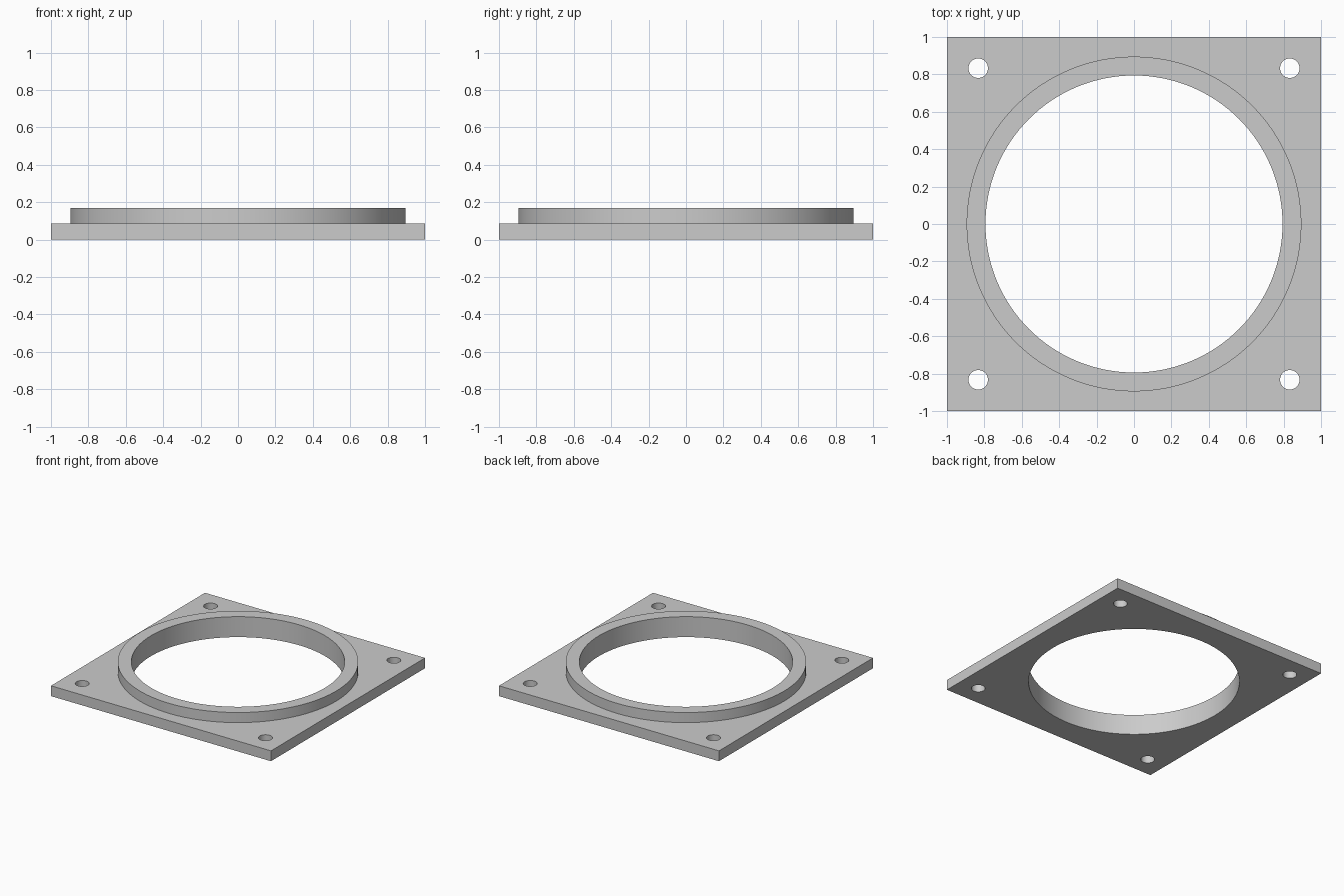
import bpy
import math

old = bpy.data.objects.get("Cube")
if old:
    bpy.data.objects.remove(old, do_unlink=True)

PLATE_TOP, COLLAR_TOP = 0.085, 0.168
COLLAR_RADIUS, BORE_RADIUS = 0.895, 0.794
HOLE_RADIUS, HOLE_OFFSET = 0.052, 0.833

# Single grey material
grey = bpy.data.materials.new("plain grey")
grey.use_nodes = True
colour = (0.6, 0.6, 0.6, 1)
grey.diffuse_color = colour
grey.node_tree.nodes["Principled BSDF"].inputs["Base Color"].default_value = colour


def cylinder(name, radius, bottom, top, x=0, y=0, sides=128):
    bpy.ops.mesh.primitive_cylinder_add(
        vertices=sides, radius=radius, depth=top - bottom,
        location=(x, y, (top + bottom) / 2))
    obj = bpy.context.object
    obj.name = name
    obj.data.materials.append(grey)
    return obj


def combine(target, tool, operation):
    mod = target.modifiers.new(tool.name, 'BOOLEAN')
    mod.operation = operation
    mod.solver = 'EXACT'
    mod.object = tool
    bpy.context.view_layer.objects.active = target
    bpy.ops.object.modifier_apply(modifier=mod.name)
    bpy.data.objects.remove(tool, do_unlink=True)


# Square base plate
bpy.ops.mesh.primitive_cube_add(size=1, location=(0, 0, PLATE_TOP / 2))
flange = bpy.context.object
flange.name = "flange_plate"
flange.scale = (2, 2, PLATE_TOP)
bpy.ops.object.transform_apply(location=True, rotation=False, scale=True)
flange.data.materials.append(grey)

# Raised round collar, then the large bore through both
combine(flange, cylinder("collar", COLLAR_RADIUS, PLATE_TOP / 2, COLLAR_TOP), 'UNION')
combine(flange, cylinder("bore", BORE_RADIUS, -1, 1), 'DIFFERENCE')

# Corner bolt holes
for sx in (-1, 1):
    for sy in (-1, 1):
        hole = cylinder("bolt_hole", HOLE_RADIUS, -1, 1,
                        sx * HOLE_OFFSET, sy * HOLE_OFFSET, 48)
        combine(flange, hole, 'DIFFERENCE')

# Smooth round walls with crisp rims
bpy.ops.object.select_all(action='DESELECT')
flange.select_set(True)
bpy.context.view_layer.objects.active = flange
bpy.ops.object.shade_smooth_by_angle(angle=math.radians(30))
